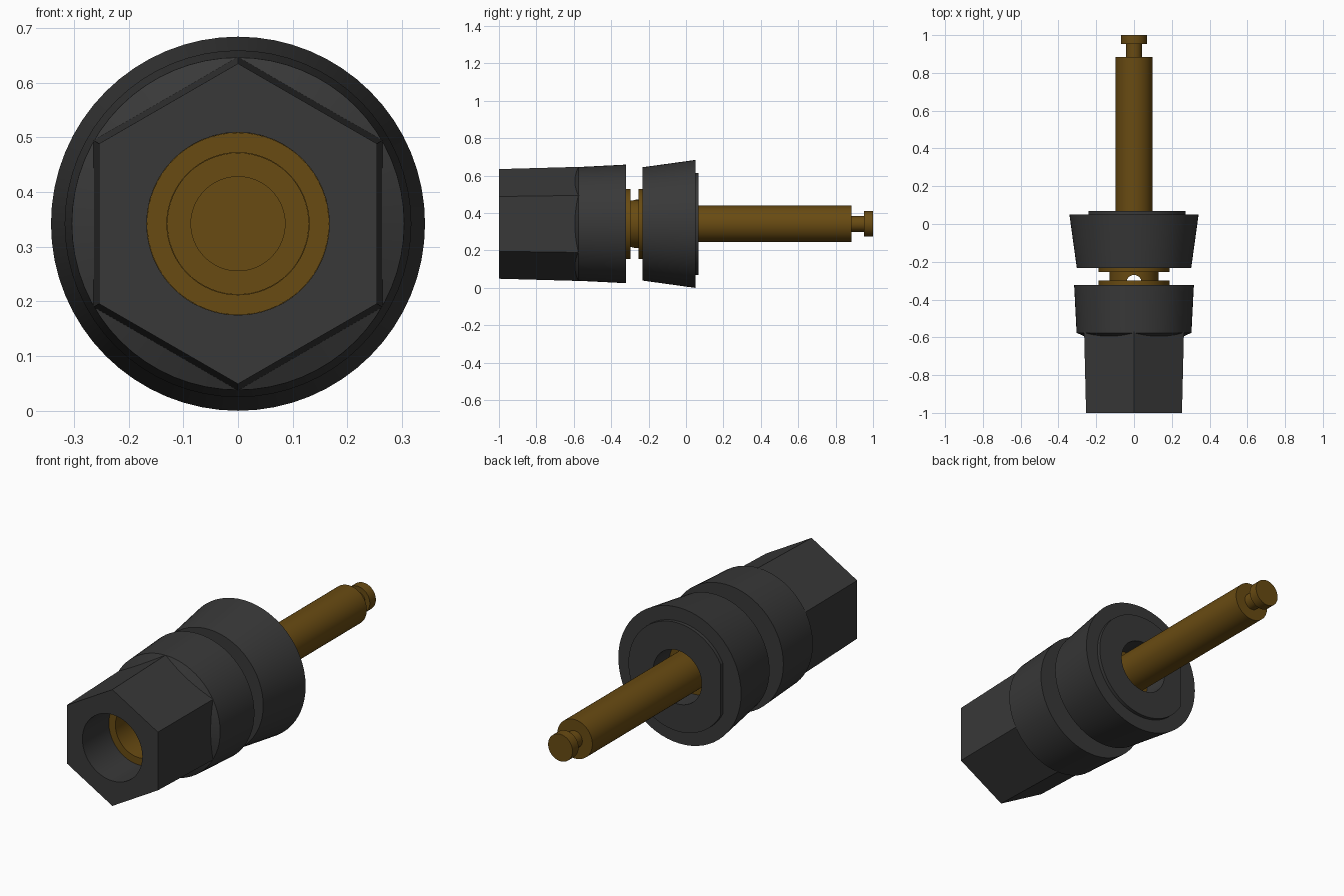
import bpy, bmesh, math

CENTRE_Z = 0.342

cube = bpy.data.objects.get("Cube")
if cube:
    bpy.data.objects.remove(cube, do_unlink=True)


def make_material(name, rgb):
    mat = bpy.data.materials.new(name)
    mat.use_nodes = True
    mat.diffuse_color = (*rgb, 1)
    mat.node_tree.nodes["Principled BSDF"].inputs["Base Color"].default_value = (*rgb, 1)
    return mat


black = make_material("black plastic", (0.04, 0.04, 0.04))
brass = make_material("brass", (0.14, 0.07, 0.006))


def lathe(name, profile, mat, sides=64, closed=True):
    """Turn (radius, y) points about the long axis; zero radius becomes a pole."""
    bm = bmesh.new()
    rings = []
    for r, y in profile:
        if r == 0:
            rings.append([bm.verts.new((0, y, CENTRE_Z))] * sides)
            continue
        ring = []
        for i in range(sides):
            a = math.tau * i / sides
            ring.append(bm.verts.new((r * math.sin(a), y, CENTRE_Z + r * math.cos(a))))
        rings.append(ring)
    pairs = list(zip(rings, rings[1:]))
    if closed:
        pairs.append((rings[-1], rings[0]))
    for a, b in pairs:
        for i in range(sides):
            j = (i + 1) % sides
            corners = list(dict.fromkeys((a[i], a[j], b[j], b[i])))
            bm.faces.new(corners)
    bmesh.ops.recalc_face_normals(bm, faces=bm.faces)
    mesh = bpy.data.meshes.new(name)
    bm.to_mesh(mesh)
    bm.free()
    mesh.materials.append(mat)
    obj = bpy.data.objects.new(name, mesh)
    bpy.context.collection.objects.link(obj)
    return obj


def select_only(obj):
    bpy.ops.object.select_all(action="DESELECT")
    obj.select_set(True)
    bpy.context.view_layer.objects.active = obj


def drill(obj, radius, depth, location, rotation):
    bpy.ops.mesh.primitive_cylinder_add(vertices=48, radius=radius, depth=depth,
                                        location=location, rotation=rotation)
    cutter = bpy.context.object
    cutter.hide_render = True
    cutter.data.materials.append(obj.data.materials[0])
    mod = obj.modifiers.new("hole", "BOOLEAN")
    mod.operation = "DIFFERENCE"
    mod.solver = "EXACT"
    mod.object = cutter
    select_only(obj)
    bpy.ops.object.modifier_apply(modifier=mod.name)
    bpy.data.objects.remove(cutter, do_unlink=True)


# Tapered hexagonal grip with a socket bored through it
hex_grip = lathe("hex_grip", [(0, -1), (0.293, -1), (0.305, -0.57), (0, -0.57)],
                 black, sides=6, closed=False)
drill(hex_grip, 0.167, 1.0, (0, -0.8, CENTRE_Z), (math.pi / 2, 0, 0))

# Round skirt of the knob, chamfered where it meets the grip
knob_skirt = lathe("knob_skirt", [(0.167, -0.595), (0.262, -0.595), (0.304, -0.576),
                                  (0.317, -0.322), (0.167, -0.322)], black)

# Brass sleeve pressed into the knob, with a clamping flange
knob_sleeve = lathe("knob_sleeve", [(0.13, -0.79), (0.1665, -0.79), (0.1665, -0.326),
                                    (0.187, -0.326), (0.187, -0.298), (0.13, -0.298)], brass)

# Flared collar
collar = lathe("collar", [(0.135, -0.232), (0.303, -0.232), (0.342, 0.05), (0.135, 0.05)], black)

# Locating boss behind the collar, flattened on one side
boss = lathe("locating_boss", [(0.135, 0.045), (0.273, 0.045), (0.273, 0.068), (0.135, 0.068)], black)
for v in boss.data.vertices:
    v.co.x = max(v.co.x, -0.24)

# Brass post: hollow front end, neck, flange, long rod and grooved tip
post = lathe("post", [(0, -0.4), (0.086, -0.4), (0.086, -0.65), (0.1295, -0.65),
                      (0.1295, -0.255), (0.187, -0.255), (0.187, -0.226), (0.1345, -0.226),
                      (0.1345, -0.06), (0.098, -0.06), (0.098, 0.885), (0.042, 0.885),
                      (0.042, 0.952), (0.068, 0.952), (0.068, 1), (0, 1)], brass, closed=False)
# Wire hole across the neck
drill(post, 0.04, 1.0, (0, -0.31, CENTRE_Z), (0, 0, 0))

for obj in (hex_grip, knob_skirt, knob_sleeve, collar, boss, post):
    select_only(obj)
    bpy.ops.object.shade_smooth_by_angle(angle=math.radians(20))
